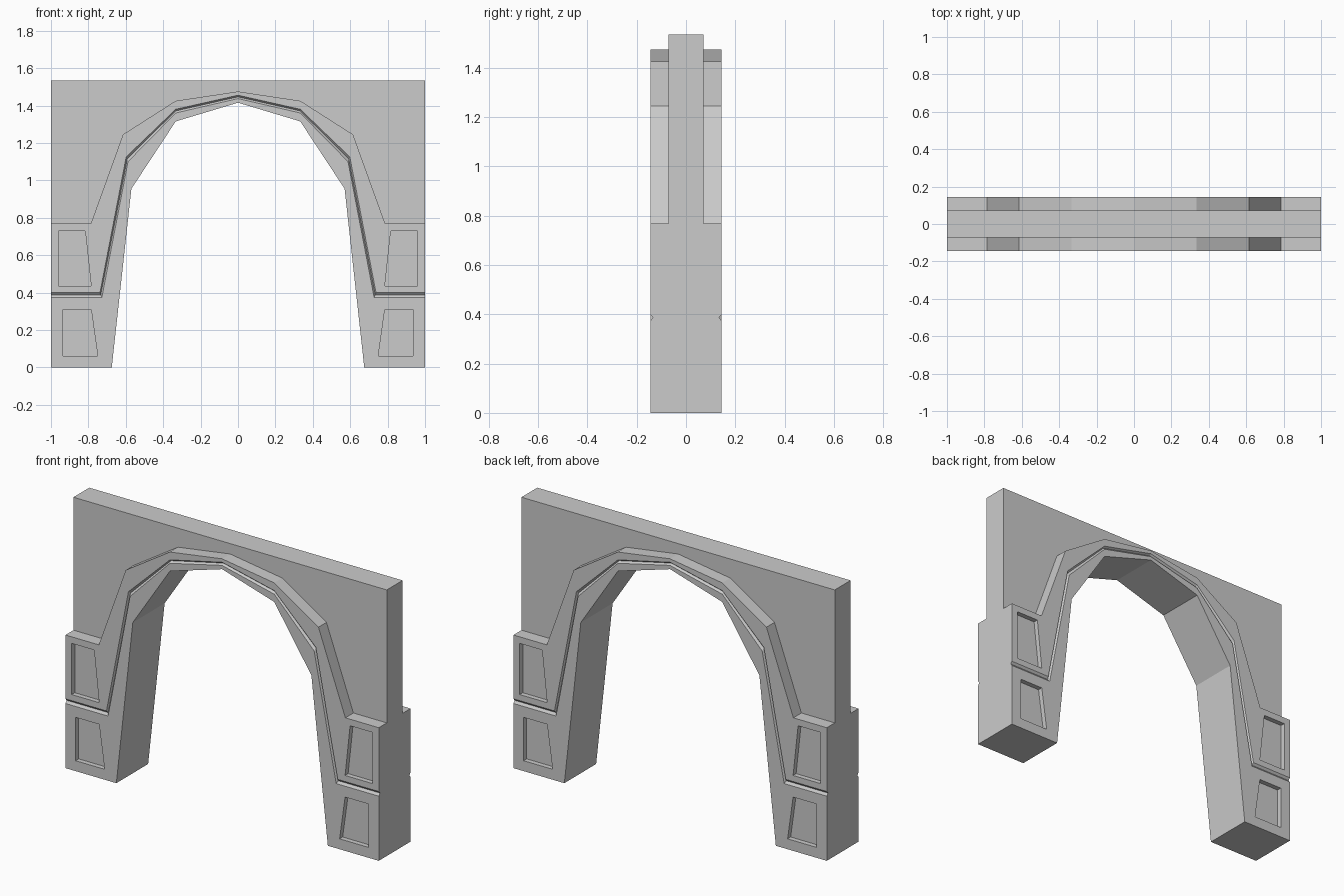
import bpy
import bmesh

if "Cube" in bpy.data.objects:
    bpy.data.objects.remove(bpy.data.objects["Cube"], do_unlink=True)

stone = bpy.data.materials.new("grey_stone")
stone.use_nodes = True
GREY = (0.6, 0.6, 0.6, 1)
stone.diffuse_color = GREY
stone.node_tree.nodes["Principled BSDF"].inputs["Base Color"].default_value = GREY

TRIM_Y, WALL_Y, GROOVE_Y, PANEL_Y = 0.145, 0.072, 0.134, 0.117
TOP = 1.535

# Half curves from the pier to the crown, as (x, z)
inner = [(0.675, 0), (0.57, 0.955), (0.333, 1.315), (0, 1.415)]
groove_low = [(1, 0.373), (0.728, 0.373), (0.588, 1.1), (0.333, 1.36), (0, 1.437)]
groove_mid = [(1, 0.387), (0.734, 0.387), (0.592, 1.115), (0.333, 1.371), (0, 1.446)]
groove_high = [(1, 0.4), (0.738, 0.4), (0.598, 1.125), (0.333, 1.38), (0, 1.455)]
outer = [(1, 0.768), (0.787, 0.768), (0.615, 1.245), (0.333, 1.425), (0, 1.475)]

# Panel corners: inner bottom, outer bottom, outer top, inner top
low_panel = [(0.75, 0.06), (0.935, 0.06), (0.935, 0.31), (0.785, 0.31)]
high_panel = [(0.785, 0.435), (0.96, 0.435), (0.96, 0.73), (0.817, 0.73)]


def at(points, y):
    return [(x, y, z) for x, z in points]


def face(bm, points):
    """Add a face in all four mirrored quarters."""
    for sx in (-1, 1):
        for sy in (-1, 1):
            bm.faces.new([bm.verts.new((x * sx, y * sy, z)) for x, y, z in points])


def strip(bm, a, b):
    """Fill quads between two curves of equal length."""
    for i in range(len(a) - 1):
        face(bm, [a[i], a[i + 1], b[i + 1], b[i]])


def panel_cell(bm, border, panel):
    """Front face of a pier block with a sunken panel."""
    rim = at(panel, TRIM_Y)
    floor = at(panel, PANEL_Y)
    border = at(border, TRIM_Y)
    strip(bm, border + border[:1], rim + rim[:1])
    strip(bm, rim + rim[:1], floor + floor[:1])
    face(bm, floor)


def finish(bm, name):
    bmesh.ops.remove_doubles(bm, verts=bm.verts, dist=0.0005)
    bmesh.ops.recalc_face_normals(bm, faces=bm.faces)
    mesh = bpy.data.meshes.new(name)
    bm.to_mesh(mesh)
    bm.free()
    mesh.materials.append(stone)
    bpy.context.collection.objects.link(bpy.data.objects.new(name, mesh))


# Arch trim with piers: soffit, mouldings and V groove
bm = bmesh.new()
strip(bm, at(inner, 0), at(inner, TRIM_Y))
strip(bm, at(inner, TRIM_Y), at(groove_low[1:], TRIM_Y))
strip(bm, at(groove_low, TRIM_Y), at(groove_mid, GROOVE_Y))
strip(bm, at(groove_mid, GROOVE_Y), at(groove_high, TRIM_Y))
strip(bm, at(groove_high[1:], TRIM_Y), at(outer[1:], TRIM_Y))
strip(bm, at(outer, TRIM_Y), at(outer, 0))

# Pier fronts, outer sides and undersides
foot = [inner[0], (1, 0)]
panel_cell(bm, foot + groove_low[:2], low_panel)
panel_cell(bm, [groove_high[1], groove_high[0], outer[0], outer[1]], high_panel)
strip(bm, at(foot, 0), at(foot, TRIM_Y))
face(bm, at([foot[1], groove_low[0]], TRIM_Y) + at(groove_mid[:1], GROOVE_Y)
     + at([groove_high[0], outer[0]], TRIM_Y) + at([outer[0], foot[1]], 0))
finish(bm, "arch_trim")

# Thin wall above the arch
bm = bmesh.new()
top_line = [(x, TOP) for x, z in outer]
strip(bm, at(outer, WALL_Y), at(top_line, WALL_Y))
for edge in (outer, top_line, [outer[0], top_line[0]]):
    strip(bm, at(edge, 0), at(edge, WALL_Y))
finish(bm, "wall")
